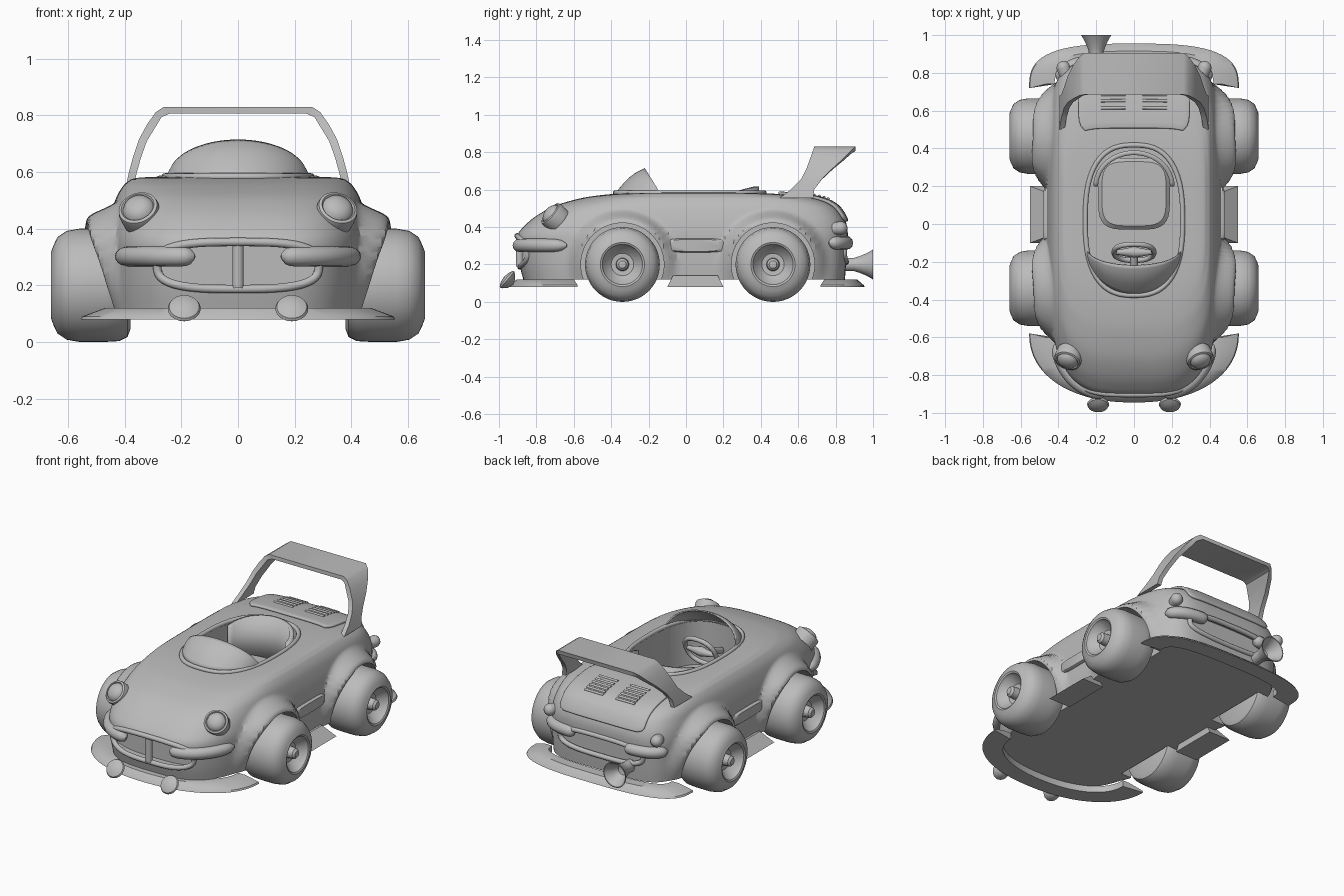
import bpy, bmesh, math
from mathutils import Vector, Matrix

if "Cube" in bpy.data.objects:
    bpy.data.objects.remove(bpy.data.objects["Cube"])

paint = bpy.data.materials.new("grey_paint")
paint.diffuse_color = (0.5, 0.5, 0.5, 1)
paint.use_nodes = True
paint.node_tree.nodes["Principled BSDF"].inputs["Base Color"].default_value = paint.diffuse_color

# body levels: height, front reach, rear reach, half width
LEVELS = [(.12, .87, .85, .455), (.20, .89, .855, .46), (.30, .905, .86, .46), (.36, .90, .865, .46),
          (.41, .86, .86, .455), (.46, .80, .84, .445), (.51, .71, .80, .43), (.545, .60, .73, .41),
          (.565, .50, .62, .39), (.58, .35, .44, .35), (.585, .16, .2, .2), (.587, .02, .02, .02)]
NF, NR = 3.5, 5.5
WHEELS = (-.34, .465)


def level(t):
    i = max(0, min(int(t), len(LEVELS) - 2))
    f = t - i
    p = [Vector(LEVELS[max(0, min(k, len(LEVELS) - 1))]) for k in range(i - 1, i + 3)]
    return .5 * (2 * p[1] + f * (p[2] - p[0]) + f * f * (2 * p[0] - 5 * p[1] + 4 * p[2] - p[3])
                 + f ** 3 * (3 * p[1] - p[0] - 3 * p[2] + p[3]))


def level_at(z):
    lo, hi = 0, len(LEVELS) - 1
    for _ in range(30):
        m = (lo + hi) / 2
        lo, hi = (m, hi) if level(m)[0] < z else (lo, m)
    return level(lo)


def ring_pt(lv, a):
    c, s = math.cos(a), math.sin(a)
    n = NF if s < 0 else NR
    r = (abs(c) ** n + abs(s) ** n) ** (-1 / n)
    return Vector((lv[3] * r * c, (lv[1] if s < 0 else lv[2]) * r * s, lv[0]))


def end_pt(lv, x, front):
    n = NF if front else NR
    k = max(0, 1 - min(1, abs(x / lv[3])) ** n) ** (1 / n)
    return Vector((x, -lv[1] * k if front else lv[2] * k, lv[0]))


def finish(o, angle=35):
    o.data.materials.clear()
    o.data.materials.append(paint)
    bpy.ops.object.select_all(action='DESELECT')
    o.select_set(True)
    bpy.context.view_layer.objects.active = o
    bpy.ops.object.shade_smooth_by_angle(angle=math.radians(angle))
    return o


def loft(name, rings, closed=True, caps=True, cyclic=False):
    """Skin rows of points into one mesh."""
    bm = bmesh.new()
    vs = [[bm.verts.new(p) for p in r] for r in rings]
    n = len(rings[0])
    for i in range(len(vs) if cyclic else len(vs) - 1):
        a, b = vs[i], vs[(i + 1) % len(vs)]
        for j in range(n if closed else n - 1):
            k = (j + 1) % n
            bm.faces.new((a[j], a[k], b[k], b[j]))
    if caps and closed and not cyclic:
        bm.faces.new(vs[0][::-1])
        bm.faces.new(vs[-1])
    bmesh.ops.remove_doubles(bm, verts=bm.verts, dist=1e-5)
    bmesh.ops.recalc_face_normals(bm, faces=bm.faces)
    me = bpy.data.meshes.new(name)
    bm.to_mesh(me)
    bm.free()
    o = bpy.data.objects.new(name, me)
    bpy.context.collection.objects.link(o)
    return finish(o)


def lathe(name, profile, loc, axis, n=40):
    """Revolve (radius, distance) pairs about an axis."""
    q = Vector((0, 0, 1)).rotation_difference(Vector(axis))
    rings = [[Vector(loc) + q @ Vector((r * math.cos(math.tau * k / n), r * math.sin(math.tau * k / n), h))
              for k in range(n)] for r, h in profile]
    return loft(name, rings, caps=False)


def tube(name, pts, radii, cyclic=False):
    cu = bpy.data.curves.new(name, 'CURVE')
    cu.dimensions, cu.bevel_depth, cu.bevel_resolution, cu.use_fill_caps = '3D', 1, 4, True
    sp = cu.splines.new('POLY')
    sp.points.add(len(pts) - 1)
    sp.use_cyclic_u = cyclic
    for i, (s, p) in enumerate(zip(sp.points, pts)):
        s.co = (*p, 1)
        s.radius = radii if isinstance(radii, float) else radii[i]
    o = bpy.data.objects.new(name, cu)
    bpy.context.collection.objects.link(o)
    bpy.ops.object.select_all(action='DESELECT')
    o.select_set(True)
    bpy.context.view_layer.objects.active = o
    bpy.ops.object.convert(target='MESH')
    return finish(bpy.context.object)


def oval(w, h, n, count=64):
    out = []
    for k in range(count):
        c, s = math.cos(math.tau * k / count), math.sin(math.tau * k / count)
        r = (abs(c) ** n + abs(s) ** n) ** (-1 / n)
        out.append((w * r * c, h * r * s))
    return out


def cut(o, cutter):
    cutter.hide_render = True
    m = o.modifiers.new("cut", 'BOOLEAN')
    m.object, m.operation, m.solver = cutter, 'DIFFERENCE', 'EXACT'
    bpy.context.view_layer.objects.active = o
    bpy.ops.object.modifier_apply(modifier=m.name)
    bpy.data.objects.remove(cutter)


def flare(p):
    for wy in WHEELS:
        d = math.hypot(p.y - wy, p.z - .2)
        f = max(0, min(1, (.30 - d) / .065))
        f = f * f * (3 - 2 * f) * max(0, min(1, (p.z - .08) / .32))
        if abs(p.x) > .25:
            p.x += math.copysign(.085 * f, p.x)
    return p


# body shell with flared arches, wheel wells, cockpit and end openings
steps = 66
body = loft("body", [[flare(ring_pt(level(i * (len(LEVELS) - 1) / steps), math.tau * k / 240))
                      for k in range(240)] for i in range(steps + 1)])
for s in (-1, 1):
    for wy in WHEELS:
        cut(body, loft("well_cutter", [[(s * x, wy + y, .2 + z) for y, z in oval(.222, .222, 2)] for x in (.365, .8)]))
pit = oval(.25, .39, 2.6)
cut(body, loft("cockpit_cutter", [[(x, y + .02, z) for x, y in pit] for z in (.3, .7)]))
for front, w, h, zc, ya, yb in ((True, .285, .08, .27, -1.1, -.83), (False, .29, .06, .275, .835, 1.1)):
    cut(body, loft("opening_cutter", [[(x, y, zc + z) for x, z in oval(w, h, 3)] for y in (ya, yb)]))
    pts = [end_pt(level_at(zc + z), x, front) for x, z in oval(w, h + .003, 3)]
    tube("grille_frame" if front else "rear_frame", pts, .015, True)
finish(body, 30)
lathe("grille_bar", [(0, 0), (.02, 0), (.02, .16), (0, .16)], (0, -.89, .19), (0, 0, 1), 20)
tube("cockpit_rim", [(x * 1.03, y * 1.02 + .02, .583) for x, y in pit], .013, True)

# windscreen
rows = []
for j in range(9):
    f = j / 8
    row = []
    for k in range(33):
        c, s = math.cos(math.pi * k / 32), math.sin(math.pi * k / 32)
        a = Vector((.255 * c, -.12 - .255 * s, .585))
        b = Vector((.245 * c, -.14 - .08 * s, .585 + .13 * s))
        row.append(a.lerp(b, f) + Vector((0, 0, .02 * math.sin(math.pi * f) * s)))
    rows.append(row)
screen = loft("windscreen", rows, closed=False)
screen.modifiers.new("thickness", 'SOLIDIFY').thickness = .008

# seat back, cushion, steering wheel
arc = [math.pi * k / 24 for k in range(25)]
seat = loft("seat_back", [[(.215 * math.cos(a), .2 + .19 * math.sin(a), z + u * math.sin(a)) for a in arc]
                          for z, u in ((.3, 0), (.575, .042))], closed=False)
seat.modifiers.new("thickness", 'SOLIDIFY').thickness = .025
loft("seat_cushion", [[(x, y + .16, z) for x, y in oval(w, w, 4)] for w, z in ((.19, .29), (.19, .35), (.17, .37))])
q = Matrix.Rotation(math.radians(-25), 3, 'X')
hub = Vector((0, -.15, .49))
tube("steering_wheel", [hub + q @ Vector((x, 0, z)) for x, z in oval(.105, .1, 2.4, 40)], .014, True)
tube("steering_spoke", [hub + q @ Vector((x, 0, 0)) for x in (-.1, 0, .1)], [.01, .03, .01])
tube("steering_column", [hub, hub + Vector((0, -.2, -.07))], .02)

# engine lid with louvres
lid_rows = []
for j in range(25):
    t = 4.3 + (8.7 - 4.3) * j / 24
    w = .295 * (1 - .12 * abs(2 * j / 24 - 1) ** 12)
    lid_rows.append([end_pt(level(t), w * (k / 10 - 1), False) + Vector((0, .006, .006)) for k in range(21)])
lid = loft("engine_lid", lid_rows, closed=False)
m = lid.modifiers.new("thickness", 'SOLIDIFY')
m.thickness, m.offset = .016, 0
m = lid.modifiers.new("soft_edge", 'BEVEL')
m.width, m.segments = .006, 2
for s in (-1, 1):
    for k in range(6):
        lv = level(8.1 - .27 * k)
        tube("vent_slat", [end_pt(lv, s * .11 + d, False) + Vector((0, .01, .013)) for d in (-.065, .065)], .008)

# rear wing hoop: outer x, z, front y, rear y
half = [(.395, .555, .50, .68), (.385, .60, .56, .685), (.37, .655, .615, .725), (.35, .715, .645, .785),
        (.32, .77, .665, .845), (.29, .812, .68, .885), (.262, .83, .685, .905)]
hoop = []
for i, (x, z, a, b) in enumerate(half):
    k = .028 if i < 5 else .02
    dz = (0, 0, .002, .006, .012, .018, .024)[i]
    hoop.append([(x, a, z), (x, b, z), (x - k, b, z - dz), (x - k, a, z - dz)])
hoop += [[(-x, y, z) for x, y, z in r] for r in hoop[::-1]]
loft("rear_wing", hoop)

# wheels
tyre = [(0, .38), (.155, .38), (.182, .39), (.197, .42), (.2, .47), (.2, .56), (.192, .605), (.17, .638),
        (.14, .652), (.118, .66), (.108, .655), (.1, .635), (.06, .6), (.035, .598), (.032, .64), (.02, .652), (0, .655)]
for s in (-1, 1):
    for wy in WHEELS:
        lathe("wheel", tyre, (0, wy, .2), (s, 0, 0), 48)

# front and rear lower lips
for name, sg, y0, depth, n in (("front_lip", -1, .58, .365, 2.2), ("rear_lip", 1, .72, .235, 3)):
    rings = []
    for k in range(49):
        c, s = math.cos(math.pi * k / 48), math.sin(math.pi * k / 48)
        r = (abs(c) ** n + abs(s) ** n) ** (-1 / n)
        rings.append([(w * r * c, sg * (y0 + d * r * s + e), z) for w, d, e, z in
                      ((.555, depth, 0, .08), (.55, depth - .005, 0, .09), (.47, depth - .06, .02, .12),
                       (.42, depth - .12, .02, .12), (.42, depth - .12, .02, .08))])
    loft(name, rings)

for s in (-1, 1):
    # side sills and trim
    loft("side_sill", [[(s * .4, -.1, .08), (s * .55, -.1, .08), (s * .55, .2, .08), (s * .4, .2, .08)],
                       [(s * .4, -.07, .14), (s * .47, -.07, .14), (s * .47, .17, .14), (s * .4, .17, .14)]])
    loft("side_trim", [[(s * x, .05 + y * k, .302 + z * k) for y, z in oval(.15, .037, 5)]
                       for x, k in ((.44, 1), (.468, 1), (.478, .85))])
    # wrap-round bumpers
    for name, z, a0, a1 in (("front_bumper", .302, -.66, -1.25), ("rear_bumper", .315, .79, 1.2)):
        pts, rad = [], []
        for k in range(21):
            a = a0 + (a1 - a0) * k / 20
            p = ring_pt(level_at(z), a)
            pts.append((s * p.x, p.y, z))
            rad.append(.036 * max(.05, 1 - abs(k / 10 - 1) ** 8) ** .5)
        tube(name, pts, rad)
    # headlights, lower lamps, tail lights
    lathe("headlight", [(.07, -.05), (.073, 0), (.07, .014), (.06, .018), (.055, .012), (.048, .026), (.028, .037),
                        (0, .041)], (s * .35, -.715, .465), Vector((s * .25, -.7, .6)).normalized())
    lathe("lower_lamp", [(0, -.04), (.03, -.03), (.052, -.008), (.058, 0), (.053, .01), (.03, .02), (0, .024)],
          (s * .19, -.955, .118), Vector((0, -.77, .64)).normalized())
    lathe("tail_light", [(.034, -.04), (.036, 0), (.034, .01), (.025, .024), (.012, .031), (0, .033)],
          (s * .375, .83, .395), Vector((s * .35, 1, .1)).normalized(), 24)

# exhaust trumpet
lathe("exhaust", [(0, 0), (.036, 0), (.036, .07), (.045, .1), (.062, .14), (.08, .17), (.074, .17), (.05, .13),
                  (.03, .09), (0, .08)], (-.2, .83, .2), (0, 1, 0), 32)
